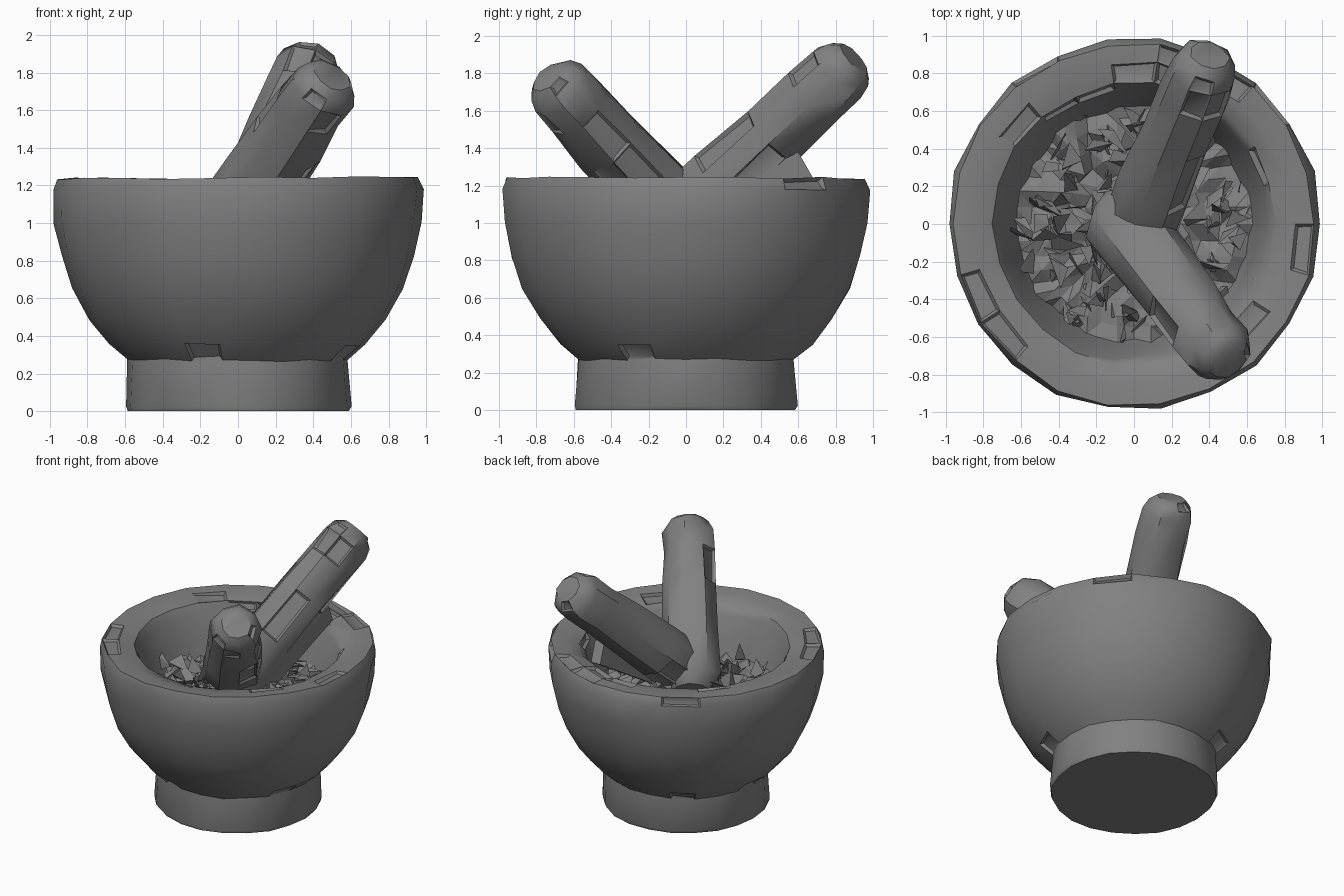
import bpy, bmesh, math, random
from mathutils import Vector

random.seed(7)
cube = bpy.data.objects.get("Cube")
if cube:
    bpy.data.objects.remove(cube)

stone = bpy.data.materials.new("grey stone")
stone.use_nodes = True
GREY = (0.22, 0.22, 0.22, 1)
stone.diffuse_color = GREY
stone.node_tree.nodes["Principled BSDF"].inputs["Base Color"].default_value = GREY


def finish(name, bm, angle=None):
    """Turn a bmesh into a named stone object, smooth up to an angle."""
    bmesh.ops.recalc_face_normals(bm, faces=bm.faces)
    mesh = bpy.data.meshes.new(name)
    bm.to_mesh(mesh)
    bm.free()
    mesh.materials.append(stone)
    ob = bpy.data.objects.new(name, mesh)
    bpy.context.collection.objects.link(ob)
    if angle:
        bpy.ops.object.select_all(action='DESELECT')
        ob.select_set(True)
        bpy.context.view_layer.objects.active = ob
        bpy.ops.object.shade_smooth_by_angle(angle=math.radians(angle))
    return ob


def skin(bm, rings):
    """Join equal rings of vertices with quads and close both ends."""
    n = len(rings[0])
    for a, b in zip(rings, rings[1:]):
        for i in range(n):
            j = (i + 1) % n
            bm.faces.new((a[i], a[j], b[j], b[i]))
    bm.faces.new(rings[0])
    bm.faces.new(rings[-1])


def jitter(amount):
    return random.uniform(-amount, amount)


def chip(bm, faces, depth):
    """Break a dent into each face."""
    for f in faces:
        normal = f.normal.copy()
        bmesh.ops.inset_individual(bm, faces=[f], thickness=0.02)
        for v in f.verts:
            v.co -= normal * depth * random.uniform(0.3, 1.2)


# Mortar: worn bowl on a foot, with a broad rim and a hollow
SIDES = 22
profile = [(0.59, 0), (0.60, 0.025), (0.585, 0.27), (0.68, 0.355), (0.79, 0.49),
           (0.88, 0.65), (0.94, 0.82), (0.975, 1.0), (0.99, 1.18), (0.965, 1.24),
           (0.86, 1.235), (0.75, 1.205), (0.715, 1.15), (0.66, 0.95), (0.60, 0.78)]
bm = bmesh.new()
rings = []
for radius, z in profile:
    ring = []
    for i in range(SIDES):
        a = math.tau * i / SIDES
        worn = 0.012 if z > 1.1 else 0.006
        r = radius + jitter(worn)
        ring.append(bm.verts.new((r * math.cos(a), r * math.sin(a),
                                  z + (jitter(0.008) if z > 0.1 else 0))))
    rings.append(ring)
skin(bm, rings)
bmesh.ops.recalc_face_normals(bm, faces=bm.faces)
rim = [f for f in bm.faces if len(f.verts) == 4 and f.calc_center_median().z > 1.15]
neck = [f for f in bm.faces if len(f.verts) == 4
        and 0.25 < f.calc_center_median().z < 0.4]
chip(bm, random.sample(rim, 14), 0.025)
chip(bm, random.sample(neck, 4), 0.02)
finish("mortar", bm, 38)


# Pestles: tapered faceted rods with rounded ends, thicker at the foot
def pestle(name, foot, tip, r_foot, r_tip):
    foot, tip = Vector(foot), Vector(tip)
    axis = tip - foot
    turn = axis.to_track_quat('Z', 'Y')
    bm = bmesh.new()
    rings = []
    for t, scale in [(0, 0.6), (0.08, 0.95), (0.35, 1), (0.6, 1), (0.8, 1),
                     (0.92, 1), (0.97, 0.88), (1, 0.6)]:
        r = (r_foot + (r_tip - r_foot) * t) * scale
        ring = []
        for i in range(9):
            a = math.tau * i / 9
            offset = Vector((math.cos(a), math.sin(a), 0)) * (r + jitter(0.012))
            ring.append(bm.verts.new(foot + axis * t + turn @ offset))
        rings.append(ring)
    skin(bm, rings)
    bmesh.ops.recalc_face_normals(bm, faces=bm.faces)
    sides = [f for f in bm.faces if len(f.verts) == 4]
    chip(bm, random.sample(sides, 9), 0.02)
    finish(name, bm, 40)


pestle("back_pestle", (-0.03, -0.18, 0.86), (0.40, 0.90, 1.88), 0.22, 0.18)
pestle("front_pestle", (-0.11, 0.08, 0.90), (0.50, -0.74, 1.78), 0.23, 0.175)

# Splinter hanging below the back pestle
bm = bmesh.new()
top = [(0.37, 0.60, 1.38), (0.35, 0.68, 1.24), (0.22, 0.05, 0.85), (0.20, 0.05, 1.1)]
a = [bm.verts.new(p) for p in top]
b = [bm.verts.new((x - 0.08, y, z)) for x, y, z in top]
skin(bm, [a, b])
finish("pestle_splinter", bm)

# Crushed filling: an uneven bed with loose shards
bm = bmesh.new()
bmesh.ops.create_grid(bm, x_segments=14, y_segments=14, size=0.64)
for v in bm.verts:
    x, y = v.co.x, v.co.y
    square, round_ = max(abs(x), abs(y)), math.hypot(x, y)
    if round_:
        v.co *= square / round_
    v.co.z = 0.85 + jitter(0.05)
bmesh.ops.triangulate(bm, faces=bm.faces)
finish("filling_bed", bm)

bm = bmesh.new()
for _ in range(170):
    a, r = random.uniform(0, math.tau), 0.59 * math.sqrt(random.random())
    centre = Vector((r * math.cos(a), r * math.sin(a), random.uniform(0.84, 0.94)))
    corners = []
    for _ in range(4):
        d = Vector((jitter(1), jitter(1), jitter(1))).normalized()
        corners.append(bm.verts.new(centre + d * random.uniform(0.05, 0.12)))
    for skip in range(4):
        bm.faces.new([c for k, c in enumerate(corners) if k != skip])
finish("filling_shards", bm)
